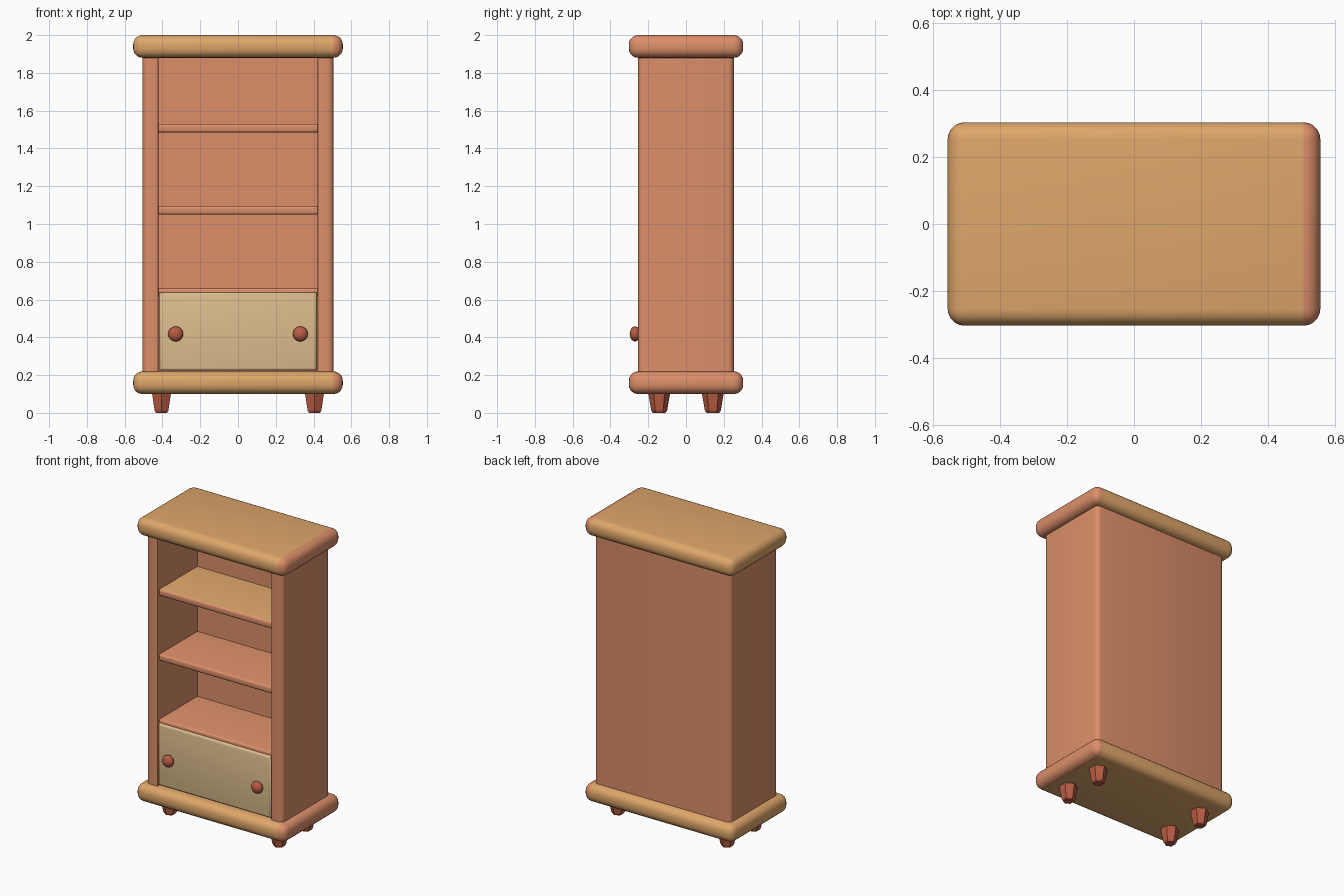
import bpy
import bmesh
import math
from mathutils import Matrix, Vector

if "Cube" in bpy.data.objects:
    bpy.data.objects.remove(bpy.data.objects["Cube"], do_unlink=True)


def material(name, rgb):
    """Flat material from an sRGB colour."""
    lin = [((c / 255 + 0.055) / 1.055) ** 2.4 for c in rgb]
    mat = bpy.data.materials.new(name)
    mat.use_nodes = True
    mat.diffuse_color = (*lin, 1)
    mat.node_tree.nodes["Principled BSDF"].inputs["Base Color"].default_value = (*lin, 1)
    return mat


TAN = material("tan wood", (222, 166, 106))
SALMON = material("salmon wood", (220, 143, 106))
CREAM = material("cream wood", (222, 190, 142))
RED = material("red wood", (184, 92, 67))


def finish(name, bm, mats, rule=None, smooth=True):
    """Turn a bmesh into an object; faces passing the rule get the second material."""
    bmesh.ops.recalc_face_normals(bm, faces=bm.faces)
    bm.normal_update()
    for face in bm.faces:
        face.material_index = int(bool(rule and rule(face)))
    mesh = bpy.data.meshes.new(name)
    bm.to_mesh(mesh)
    bm.free()
    for mat in mats:
        mesh.materials.append(mat)
    obj = bpy.data.objects.new(name, mesh)
    bpy.context.collection.objects.link(obj)
    if smooth:
        bpy.ops.object.select_all(action='DESELECT')
        obj.select_set(True)
        bpy.context.view_layer.objects.active = obj
        bpy.ops.object.shade_smooth_by_angle(angle=math.radians(35))
    return obj


def bevel(bm, edges, width, segments):
    bmesh.ops.bevel(bm, geom=edges, offset=width, segments=segments,
                    profile=0.5, affect='EDGES', clamp_overlap=True)


def box(low, high):
    low, high = Vector(low), Vector(high)
    bm = bmesh.new()
    place = Matrix.Translation((low + high) / 2) @ Matrix.Diagonal((*(high - low), 1))
    bmesh.ops.create_cube(bm, size=1, matrix=place)
    return bm


# Rounded base and top slabs, with one end in the body colour
for name, z in (("base_slab", 0.10), ("top_slab", 1.88)):
    bm = box((-0.555, -0.303, z), (0.555, 0.303, z + 0.12))
    bevel(bm, bm.edges[:], 0.05, 5)
    finish(name, bm, [TAN, SALMON], lambda f: f.calc_center_median().x > 0.505)

# Cabinet body: side walls and back as one U-shaped profile, pulled upwards
half = [(0.505, 0.253), (0.505, -0.253), (0.42, -0.253), (0.42, 0.17)]
outline = half + [(-x, y) for x, y in reversed(half)]
bm = bmesh.new()
floor = bm.faces.new([bm.verts.new((x, y, 0.21)) for x, y in outline])
lift = bmesh.ops.extrude_face_region(bm, geom=[floor])
for v in lift["geom"]:
    if isinstance(v, bmesh.types.BMVert):
        v.co.z = 1.89
upright = [e for e in bm.edges if abs(e.verts[0].co.z - e.verts[1].co.z) > 1]
bevel(bm, [e for e in upright if abs(e.verts[0].co.x) > 0.5], 0.03, 4)
bevel(bm, [e for e in bm.edges
           if abs(e.verts[0].co.z - e.verts[1].co.z) > 1
           and abs(abs(e.verts[0].co.x) - 0.42) < 0.001 and e.verts[0].co.y < 0], 0.008, 2)
finish("cabinet_body", bm, [SALMON])

# Shelves with rounded front edges; the highest has a tan upper face
for name, top in (("lower_shelf", 0.66), ("middle_shelf", 1.095), ("upper_shelf", 1.53)):
    bm = box((-0.425, -0.232, top - 0.045), (0.425, 0.18, top))
    bevel(bm, [e for e in bm.edges
               if all(v.co.y < 0 for v in e.verts)
               and abs(e.verts[0].co.x - e.verts[1].co.x) > 0.5], 0.012, 3)
    rule = (lambda f: f.normal.z > 0.8) if name == "upper_shelf" else None
    finish(name, bm, [SALMON, TAN], rule)

# Drawer with softened front
bm = box((-0.417, -0.25, 0.225), (0.417, 0.16, 0.637))
bevel(bm, [e for e in bm.edges if all(v.co.y < 0 for v in e.verts)], 0.015, 3)
finish("drawer", bm, [CREAM])

# Flattened round knobs
for side, x in (("right", -0.33), ("left", 0.33)):
    bm = bmesh.new()
    place = (Matrix.Translation((x, -0.27, 0.418))
             @ Matrix.Diagonal((0.04, 0.028, 0.04, 1))
             @ Matrix.Rotation(math.pi / 2, 4, 'X'))
    bmesh.ops.create_uvsphere(bm, u_segments=16, v_segments=10, radius=1, matrix=place)
    finish(side + "_knob", bm, [RED])

# Tapered six-sided feet with a chamfered sole
FOOT_RINGS = [(0.034, 0), (0.042, 0.012), (0.059, 0.11)]
for side, x in (("right", -0.405), ("left", 0.405)):
    for end, y in (("front", -0.142), ("back", 0.142)):
        bm = bmesh.new()
        rings = []
        for radius, z in FOOT_RINGS:
            rings.append([bm.verts.new((x + radius * math.sin(i * math.pi / 3),
                                        y + radius * math.cos(i * math.pi / 3), z))
                          for i in range(6)])
        for a, b in zip(rings, rings[1:]):
            for i in range(6):
                j = (i + 1) % 6
                bm.faces.new((a[i], a[j], b[j], b[i]))
        bm.faces.new(rings[0])
        bm.faces.new(rings[-1])
        finish(f"{end}_{side}_foot", bm, [RED], smooth=False)
